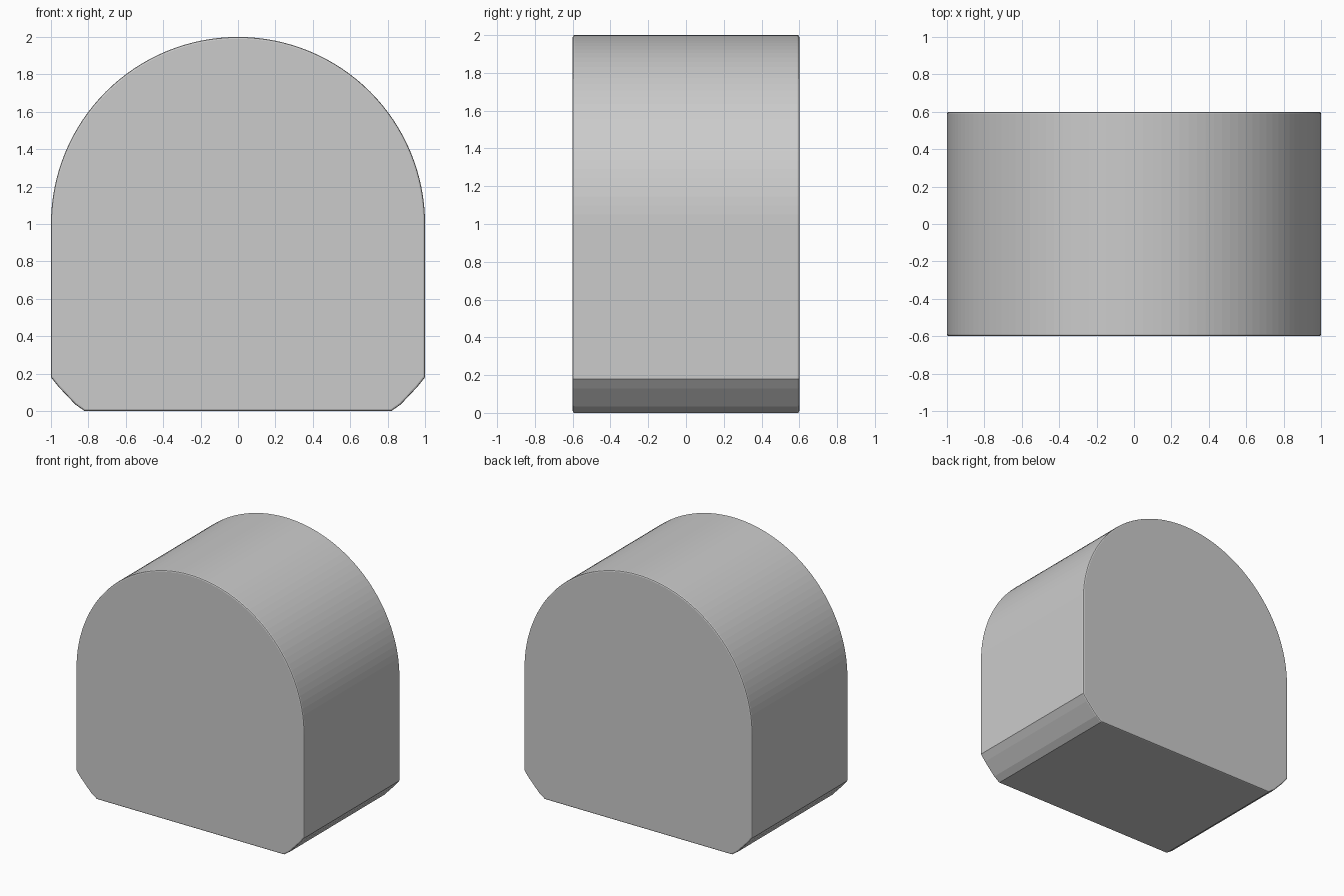
import bpy, bmesh
from math import sin, cos, pi

if "Cube" in bpy.data.objects:
    bpy.data.objects.remove(bpy.data.objects["Cube"])

HALF_DEPTH = 0.6
ARC_STEPS = 64

# Outline: half-round top, straight sides, chamfered lower corners
corner = [(1.0, 0.18), (0.96, 0.13), (0.87, 0.035), (0.82, 0.0)]
arc = [(cos(pi * i / ARC_STEPS), 1 + sin(pi * i / ARC_STEPS))
       for i in range(ARC_STEPS + 1)]
outline = arc + [(-x, z) for x, z in corner] + corner[::-1]

# Extrude the outline from front to back
bm = bmesh.new()
front = bm.faces.new([bm.verts.new((x, -HALF_DEPTH, z)) for x, z in outline])
ext = bmesh.ops.extrude_face_region(bm, geom=[front], use_keep_orig=True)
moved = [g for g in ext["geom"] if isinstance(g, bmesh.types.BMVert)]
bmesh.ops.translate(bm, verts=moved, vec=(0, 2 * HALF_DEPTH, 0))
bmesh.ops.recalc_face_normals(bm, faces=bm.faces)

# Fine bevel around the front and back rims
rims = [e for e in bm.edges if abs(e.verts[0].co.y - e.verts[1].co.y) < 1e-5]
bmesh.ops.bevel(bm, geom=rims, offset=0.01, segments=2, profile=0.5,
                affect='EDGES', clamp_overlap=True)
bmesh.ops.recalc_face_normals(bm, faces=bm.faces)

mesh = bpy.data.meshes.new("arched_block")
bm.to_mesh(mesh)
bm.free()
block = bpy.data.objects.new("arched_block", mesh)
bpy.context.collection.objects.link(block)
